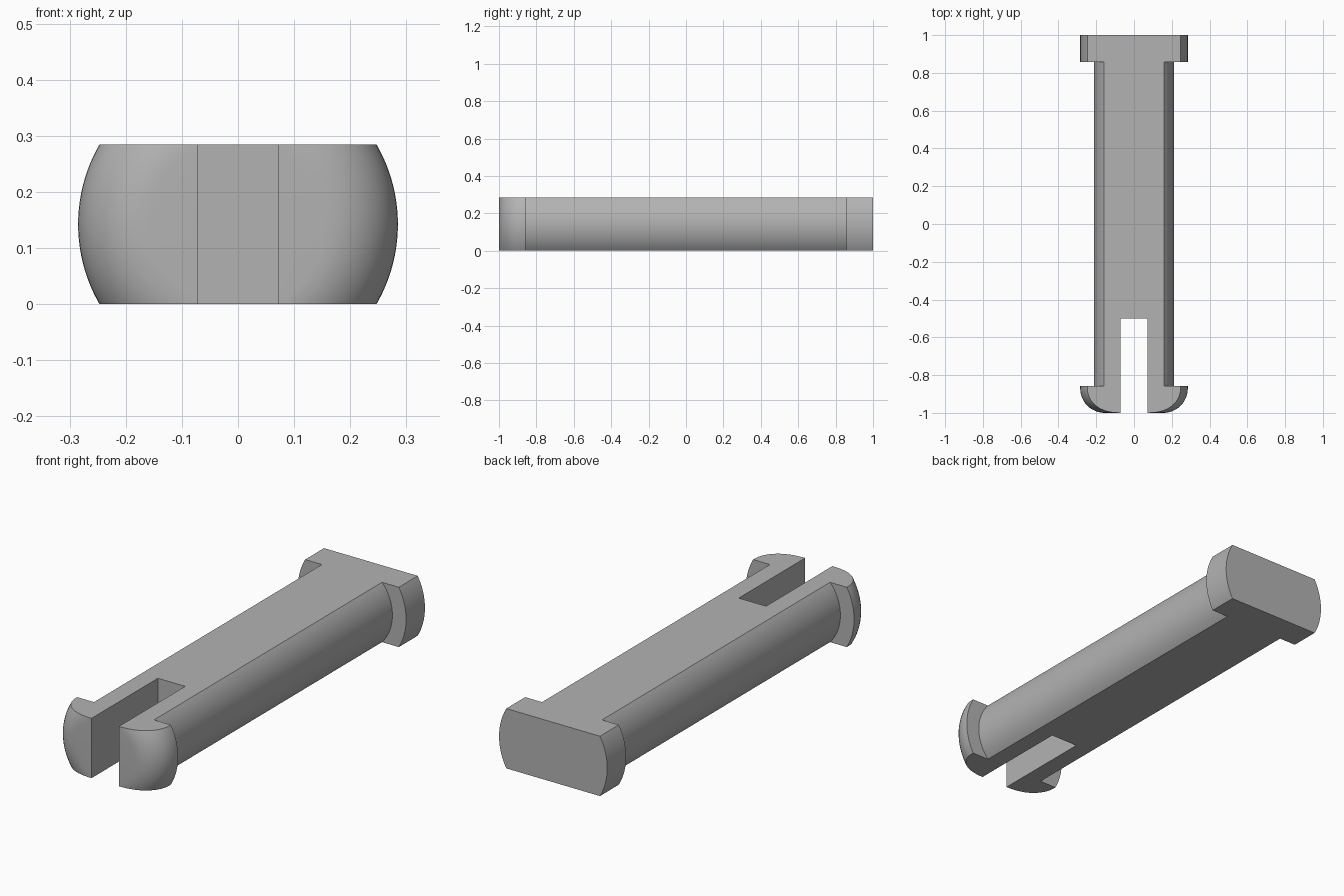
import bpy, bmesh, math
from mathutils import Matrix, Vector

if "Cube" in bpy.data.objects:
    bpy.data.objects.remove(bpy.data.objects["Cube"], do_unlink=True)

HALF = 0.1425          # half thickness between the two flats
HEAD_R, SHAFT_R = 0.285, 0.213
STEP = 0.858           # inner face of both heads
FILLET = 0.13

grey = bpy.data.materials.new("plain grey")
grey.use_nodes = True
colour = (0.45, 0.45, 0.45, 1)
grey.diffuse_color = colour
grey.node_tree.nodes["Principled BSDF"].inputs["Base Color"].default_value = colour


def add_object(name, bm):
    mesh = bpy.data.meshes.new(name)
    bmesh.ops.recalc_face_normals(bm, faces=bm.faces)
    bm.to_mesh(mesh)
    bm.free()
    obj = bpy.data.objects.new(name, mesh)
    bpy.context.collection.objects.link(obj)
    mesh.materials.append(grey)
    return obj


# Turned pin: half profile (radius, y) spun around the long axis
profile = [(0, 1), (HEAD_R, 1), (HEAD_R, STEP), (SHAFT_R, STEP),
           (SHAFT_R, -STEP), (HEAD_R, -STEP)]
for i in range(13):
    a = math.pi / 2 * i / 12
    profile.append((HEAD_R - FILLET + FILLET * math.cos(a),
                    -1 + FILLET - FILLET * math.sin(a)))
profile.append((0, -1))

bm = bmesh.new()
verts = [bm.verts.new((r, y, HALF)) for r, y in profile]
edges = [bm.edges.new(pair) for pair in zip(verts, verts[1:])]
bmesh.ops.spin(bm, geom=verts + edges, cent=(0, 0, HALF), axis=(0, 1, 0),
               angle=math.tau, steps=128, use_duplicate=False)
bmesh.ops.remove_doubles(bm, verts=bm.verts, dist=0.0001)

# Flats on the top and underside
for z, side in ((0, -1), (2 * HALF, 1)):
    cut = bmesh.ops.bisect_plane(bm, geom=bm.verts[:] + bm.edges[:] + bm.faces[:],
                                 plane_co=(0, 0, z), plane_no=(0, 0, side),
                                 clear_outer=True)
    rim = [e for e in cut["geom_cut"] if isinstance(e, bmesh.types.BMEdge)]
    bmesh.ops.contextual_create(bm, geom=rim)
pin = add_object("split_pin", bm)

# Slot that splits the rounded end into two prongs
bm = bmesh.new()
bmesh.ops.create_cube(bm, size=1, matrix=Matrix.Translation(Vector((0, -0.8, HALF)))
                      @ Matrix.Diagonal((0.144, 0.6, 1, 1)))
slot = add_object("slot_cutter", bm)
slot.hide_render = True

boolean = pin.modifiers.new("slot", 'BOOLEAN')
boolean.operation = 'DIFFERENCE'
boolean.solver = 'EXACT'
boolean.object = slot
bpy.context.view_layer.objects.active = pin
pin.select_set(True)
bpy.ops.object.modifier_apply(modifier=boolean.name)
bpy.data.objects.remove(slot, do_unlink=True)
bpy.ops.object.shade_smooth_by_angle(angle=math.radians(25))
